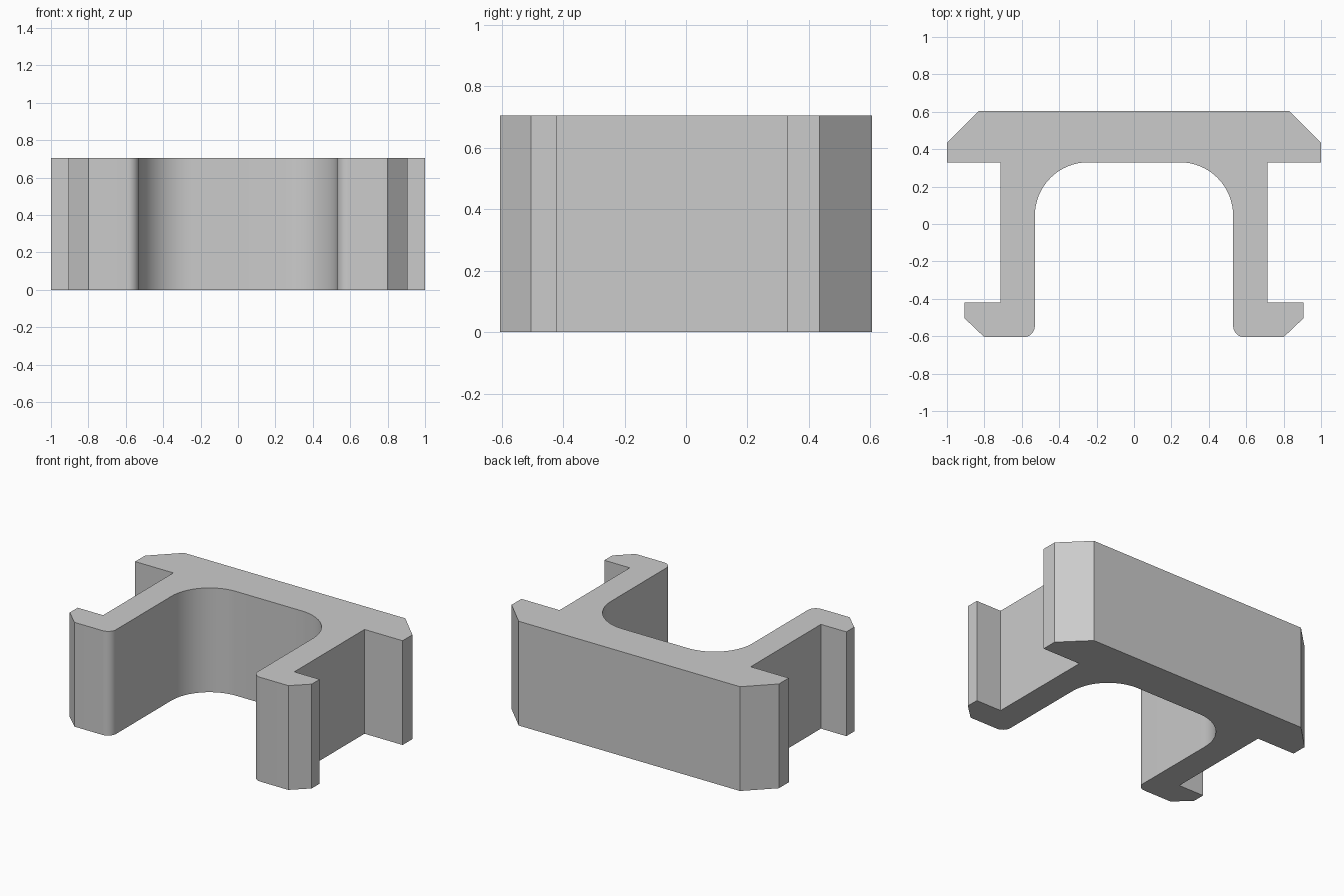
import bpy, bmesh, math

if "Cube" in bpy.data.objects:
    bpy.data.objects.remove(bpy.data.objects["Cube"], do_unlink=True)

HEIGHT = 0.705


def arc(cx, cy, r, start, end, steps):
    """Points along a circular arc, angles in degrees."""
    angles = [math.radians(start + (end - start) * i / steps) for i in range(steps + 1)]
    return [(cx + r * math.cos(a), cy + r * math.sin(a)) for a in angles]


# Grey plastic
grey = bpy.data.materials.new("plain grey")
grey.use_nodes = True
colour = (0.6, 0.6, 0.6, 1)
grey.diffuse_color = colour
grey.node_tree.nodes["Principled BSDF"].inputs["Base Color"].default_value = colour

# Half outline: rounded inner corner, inner wall, rounded foot edge
half = arc(0.245, 0.045, 0.285, 90, 0, 16)
half += arc(0.59, -0.545, 0.06, 180, 270, 8)
# Hooked foot, outer wall, then the chamfered back bar
half += [(0.8, -0.605), (0.905, -0.505), (0.905, -0.42), (0.715, -0.42),
         (0.715, 0.33), (1, 0.33), (1, 0.435), (0.828, 0.605)]
outline = half + [(-x, y) for x, y in reversed(half)]

# Extrude the mirrored outline into the clip
bm = bmesh.new()
base = bm.faces.new([bm.verts.new((x, y, 0)) for x, y in outline])
extruded = bmesh.ops.extrude_face_region(bm, geom=[base], use_keep_orig=True)
top = [v for v in extruded["geom"] if isinstance(v, bmesh.types.BMVert)]
bmesh.ops.translate(bm, verts=top, vec=(0, 0, HEIGHT))
bmesh.ops.recalc_face_normals(bm, faces=bm.faces)
mesh = bpy.data.meshes.new("bracket_clip")
bm.to_mesh(mesh)
bm.free()
mesh.materials.append(grey)

clip = bpy.data.objects.new("bracket_clip", mesh)
bpy.context.collection.objects.link(clip)

# Smooth the rounded corners, keep the rest sharp
bpy.ops.object.select_all(action="DESELECT")
clip.select_set(True)
bpy.context.view_layer.objects.active = clip
bpy.ops.object.shade_smooth_by_angle(angle=math.radians(30))
